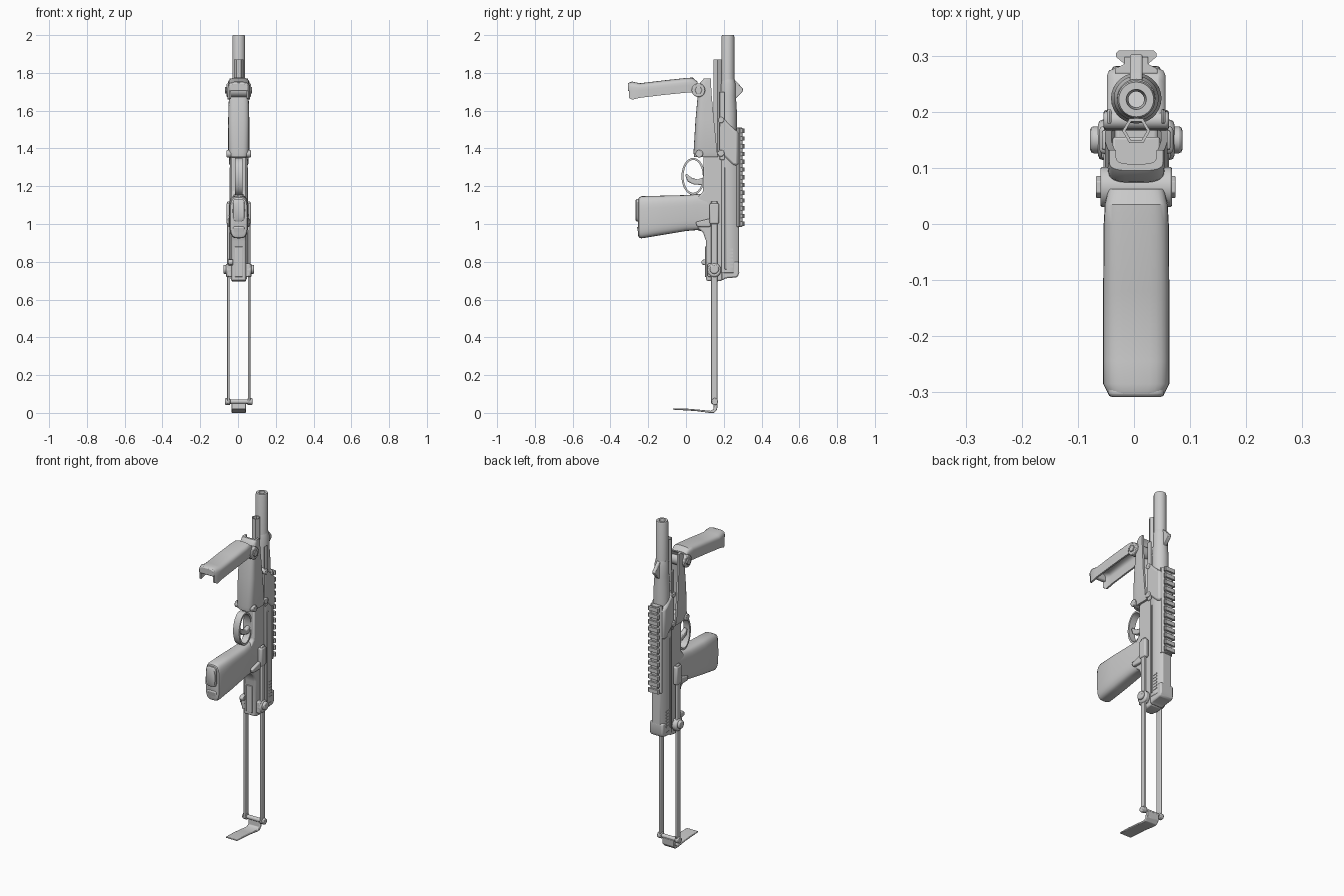
import bpy, bmesh, math
from mathutils import Vector

CX = 0.004  # shared symmetry plane of the model


def make(name, verts, faces, bevel=0.0):
    me = bpy.data.meshes.new(name)
    me.from_pydata([tuple(v) for v in verts], [], faces)
    bm = bmesh.new()
    bm.from_mesh(me)
    bmesh.ops.recalc_face_normals(bm, faces=bm.faces)
    bm.to_mesh(me)
    bm.free()
    ob = bpy.data.objects.new(name, me)
    bpy.context.collection.objects.link(ob)
    if bevel:
        m = ob.modifiers.new("bevel", 'BEVEL')
        m.width, m.segments, m.limit_method = bevel, 2, 'ANGLE'
        m.angle_limit = math.radians(35)
    return ob


def loft(name, rings, closed=False, bevel=0.0):
    n, k = len(rings[0]), len(rings)
    verts = [v for r in rings for v in r]
    faces = [(i * n + j, i * n + (j + 1) % n, (i + 1) % k * n + (j + 1) % n, (i + 1) % k * n + j)
             for i in range(k if closed else k - 1) for j in range(n)]
    if not closed:
        faces += [tuple(range(n)), tuple(range((k - 1) * n, k * n))]
    return make(name, verts, faces, bevel)


def side(name, pts, x0, x1, bevel=0.0):
    """Side profile (y, z) extruded across x."""
    return loft(name, [[(CX + x, y, z) for y, z in pts] for x in (x0, x1)], bevel=bevel)


def along_z(name, pts, z0, z1, bevel=0.0):
    """Half section (x, y), mirrored, extruded along z."""
    full = pts + [(-x, y) for x, y in reversed(pts)]
    return loft(name, [[(CX + x, y, z) for x, y in full] for z in (z0, z1)], bevel=bevel)


def box(name, x, y, z, bevel=0.004):
    return side(name, [(y[0], z[0]), (y[1], z[0]), (y[1], z[1]), (y[0], z[1])], x[0], x[1], bevel)


def circle(r, n, off=0.0):
    return [(r * math.cos(2 * math.pi * (i + off) / n), r * math.sin(2 * math.pi * (i + off) / n)) for i in range(n)]


def pin(name, x0, x1, y, z, r, n=20, bevel=0.004):
    return side(name, [(y + a, z + b) for a, b in circle(r, n)], x0, x1, bevel)


def turned(name, y, prof, n=28, closed=True, off=0.0):
    """Lathe of (radius, z) about a vertical axis at y."""
    return loft(name, [[(CX + a, y + b, z) for a, b in circle(r, n, off)] for r, z in prof], closed)


def squircle(hx, hz, e=0.55, n=32):
    out = []
    for c, s in circle(1, n):
        out.append((hx * math.copysign(abs(c) ** e, c), hz * math.copysign(abs(s) ** e, s)))
    return out


def channel(w, d, t, n=14):
    """U section: half width w, depth d, wall t; crown at depth 0."""
    def arc(a, r0, lo):
        res = [(-a, d)]
        for i in range(n + 1):
            q = math.pi * i / n
            c, s = math.cos(q), math.sin(q)
            res.append((-a * math.copysign(abs(c) ** 0.6, c), lo + r0 * (1 - s ** 0.6)))
        return res + [(a, d)]
    return arc(w, d * 0.5, 0) + arc(w - t, d * 0.4, t)[::-1]


# Barrel, sleeve and the hexagonal tube under it
turned("barrel", 0.222, [(0.034, 1.5), (0.034, 1.99), (0.031, 2.0), (0.018, 2.0), (0.014, 1.97), (0.014, 1.5)])
turned("barrel_sleeve", 0.224, [(0.045, 1.30), (0.045, 1.60), (0.040, 1.68), (0.040, 1.74), (0.034, 1.765),
                                (0.03, 1.765), (0.03, 1.30)])
turned("guide_tube", 0.166, [(0.025, 1.30), (0.025, 1.87), (0.019, 1.87), (0.019, 1.30)], n=6)

# Front sight
side("front_sight", [(0.25, 1.77), (0.27, 1.75), (0.303, 1.715), (0.298, 1.70), (0.265, 1.665), (0.25, 1.66)],
     -0.011, 0.011, 0.003)

# Main slide body and frame
along_z("slide", [(0.038, 0.186), (0.046, 0.2), (0.046, 0.25), (0.028, 0.28)], 0.74, 1.36, 0.004)
side("slide_tail", [(0.19, 0.70), (0.21, 0.712), (0.272, 0.718), (0.282, 0.74), (0.28, 0.80), (0.19, 0.80)],
     -0.044, 0.044, 0.008)
side("saddle", [(0.178, 1.57), (0.2, 1.56), (0.257, 1.50), (0.277, 1.49), (0.277, 1.31), (0.25, 1.31),
                (0.178, 1.38)], -0.052, 0.052, 0.012)
side("frame", [(0.093, 1.36), (0.09, 1.17), (0.06, 1.14), (0.06, 0.98), (0.09, 0.955), (0.106, 0.91),
               (0.106, 0.70), (0.155, 0.695), (0.192, 0.70), (0.192, 1.36)], -0.039, 0.039, 0.008)
box("frame_inset", (-0.02, 0.02), (0.100, 0.115), (0.72, 0.88), 0.002)
for s in (-1, 1):
    a, b = sorted((s * 0.044, s * 0.052))
    box("side_strip", (a, b), (0.178, 0.205), (1.34, 1.70))
    box("slide_groove_bar", (a - s * 0.002, b - s * 0.002), (0.205, 0.215), (0.76, 1.3), 0.002)
    # Rear serrations
    for i in range(6):
        box("serration", (min(s * .042, s * .048), max(s * .042, s * .048)),
            (0.218, 0.25), (0.77 + i * 0.018, 0.779 + i * 0.018), 0)

# Top rail with teeth
along_z("rail_base", [(0.038, 0.268), (0.038, 0.277), (0.021, 0.285), (0.021, 0.298)], 0.985, 1.51, 0.002)
for i in range(13):
    z = 0.99 + i * 0.041
    along_z("rail_tooth", [(0.021, 0.285), (0.036, 0.298), (0.036, 0.304), (0.031, 0.309)], z, z + 0.023)

# Grip with magazine base
rings = []
for y, lo, hi, w in [(0.12, 0.95, 1.16, 0.040), (0.06, 0.968, 1.158, 0.044), (0.0, 0.963, 1.153, 0.050),
                     (-0.12, 0.943, 1.150, 0.053), (-0.235, 0.924, 1.147, 0.050), (-0.249, 0.928, 1.14, 0.045),
                     (-0.254, 0.94, 1.13, 0.036)]:
    rings.append([(CX + a, y, (lo + hi) / 2 + b) for a, b in squircle(w, (hi - lo) / 2)])
loft("grip", rings)
rings = []
for y, g in [(-0.24, 1), (-0.262, 1), (-0.268, 0.85)]:
    rings.append([(CX + a, y, 1.073 + b) for a, b in squircle(0.034 * g, 0.06 * g, 0.5)])
loft("magazine_base", rings)
side("grip_heel", [(-0.235, 0.99), (-0.26, 0.985), (-0.25, 0.935), (-0.23, 0.93)], -0.03, 0.03, 0.006)

# Trigger and guard
rings = []
for i in range(36):
    q = 2 * math.pi * i / 36
    c, s = math.cos(q), math.sin(q)
    rings.append([(CX + x, 0.038 + (0.062 + t) * c, 1.252 + (0.098 + t) * s)
                  for x, t in ((-0.02, 0), (0.02, 0), (0.02, -0.011), (-0.02, -0.011))])
loft("trigger_guard", rings, closed=True)
side("trigger", [(0.10, 1.25), (0.06, 1.235), (0.03, 1.245), (0.0, 1.268), (-0.003, 1.255), (0.008, 1.225),
                 (0.04, 1.21), (0.10, 1.205)], -0.013, 0.013, 0.005)

# Handguard: U channel facing forward
rings = []
for z, f, b, w in [(1.355, 0.043, 0.17, 0.050), (1.38, 0.04, 0.165, 0.056), (1.55, 0.05, 0.148, 0.056),
                   (1.68, 0.062, 0.136, 0.052), (1.75, 0.075, 0.132, 0.050), (1.77, 0.095, 0.132, 0.048)]:
    rings.append([(CX + a, f + d, z) for a, d in channel(w, b - f, 0.012)])
loft("handguard", rings)
box("handguard_floor", (-0.042, 0.042), (0.07, 0.155), (1.36, 1.38))
for x0, x1 in ((-0.064, 0.064),):
    pin("lower_pin", x0, x1, 0.07, 1.372, 0.02)
    pin("lower_rear_pin", x0 + .006, x1 - .006, 0.185, 1.375, 0.018)
    pin("upper_pin", x0 + .006, x1 - .006, 0.185, 1.55, 0.016)

# Folding foregrip: U channel open underneath, with flared end
rings = []
for y, lo, hi, w in [(0.062, 1.71, 1.752, 0.05), (0.035, 1.697, 1.775, 0.056), (0.0, 1.695, 1.773, 0.058),
                     (-0.12, 1.683, 1.76, 0.059), (-0.245, 1.668, 1.745, 0.059), (-0.285, 1.658, 1.754, 0.059),
                     (-0.303, 1.668, 1.748, 0.05)]:
    rings.append([(CX + a, y, hi - d) for a, d in channel(w, hi - lo, 0.010)])
loft("foregrip", rings)
end = [(CX + a, 0, 1.748 - d) for a, d in channel(0.05, 0.045, 0.01)[:17]]
loft("foregrip_end", [[(x, y, z) for x, _, z in end] for y in (-0.286, -0.308)], bevel=0.006)

# Foregrip hinge
pin("hinge_collar", -0.064, 0.064, 0.066, 1.708, 0.036)
pin("hinge_bolt", -0.072, 0.070, 0.066, 1.708, 0.02, n=6, bevel=0.002)

# Folding stock: two bars, rear hubs, crossbar and butt plate
for s in (-1, 1):
    a, b = sorted((s * 0.049, s * 0.061))
    box("stock_bar", (a, b), (0.132, 0.167), (0.05, 1.12))
    a, b = sorted((s * 0.038, s * 0.066))
    box("stock_bracket", (a, b), (0.125, 0.175), (1.0, 1.11), 0.008)
    side("catch_rib", [(0.05, 1.01), (0.13, 1.03), (0.13, 0.985), (0.06, 0.985)],
         min(s * .036, s * .058), max(s * .036, s * .058), 0.006)
    pin("bar_end", min(s * .045, s * .072), max(s * .045, s * .072), 0.152, 0.06, 0.018)
    a, b = sorted((s * 0.036, s * 0.068))
    pin("stock_hub", a, b, 0.15, 0.755, 0.036, bevel=0.008)
    a, b = sorted((s * 0.06, s * 0.082))
    pin("hub_button", a, b, 0.15, 0.76, 0.024, bevel=0.006)
box("hub_plate", (-0.062, 0.062), (0.115, 0.17), (0.72, 0.79), 0.006)
side("sling_hook", [(0.13, 0.815), (0.09, 0.812), (0.08, 0.80), (0.085, 0.785), (0.115, 0.78), (0.13, 0.785)],
     -0.055, -0.03, 0.005)
pin("crossbar", -0.06, 0.06, 0.152, 0.06, 0.012)
side("butt_plate", [(0.168, 0.06), (0.165, 0.022), (0.148, 0.003), (0.125, 0.003), (0.05, 0.013), (-0.068, 0.02),
                    (-0.069, 0.027), (0.0, 0.026), (0.06, 0.021), (0.13, 0.014), (0.145, 0.022), (0.147, 0.06)],
     -0.038, 0.038, 0.003)
bpy.data.objects["butt_plate"].location.z = -0.003

# Smooth shading that keeps hard edges
for ob in bpy.data.objects:
    ob.select_set(True)
    bpy.context.view_layer.objects.active = ob
bpy.ops.object.shade_smooth_by_angle(angle=math.radians(35))
